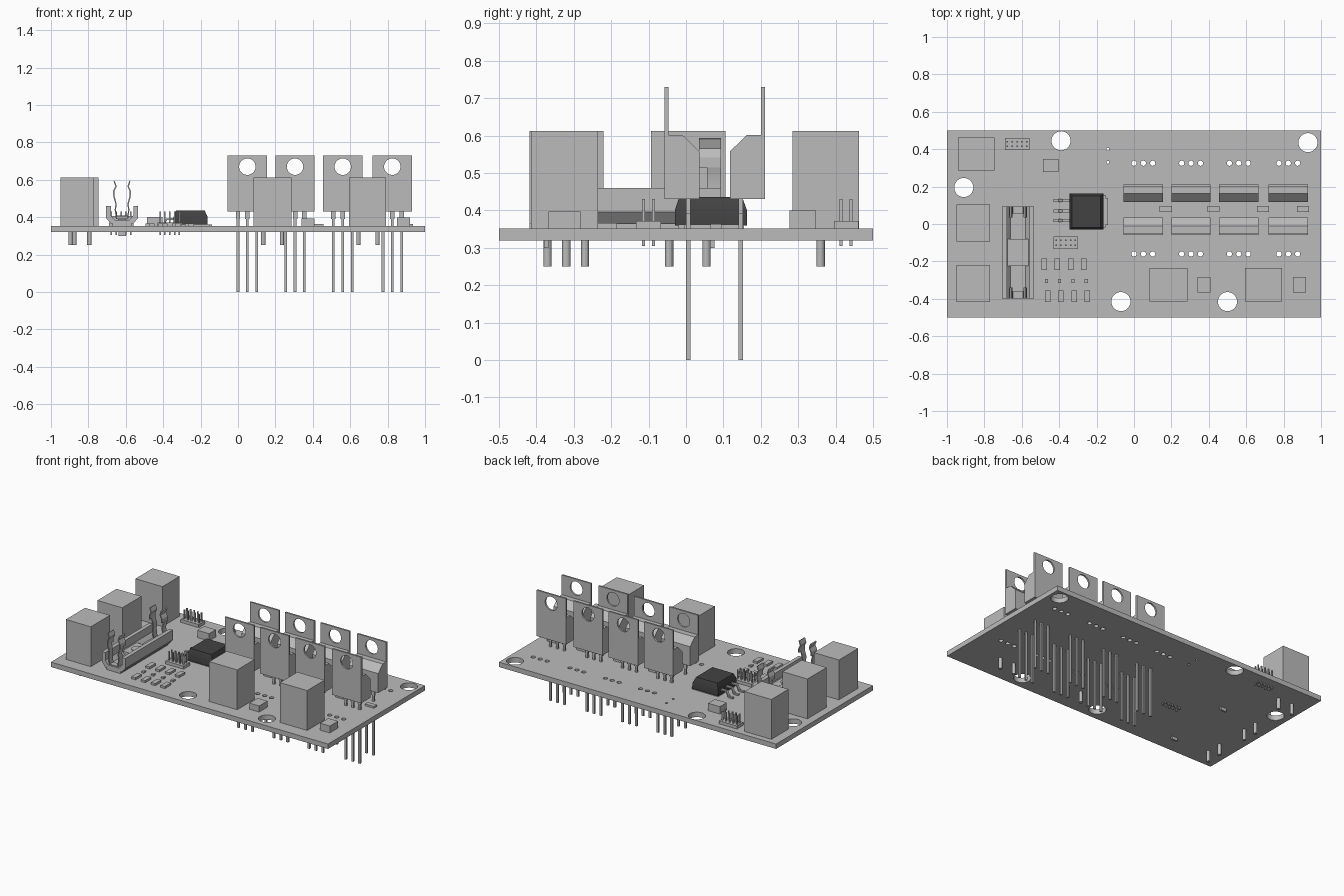
import bpy, bmesh, math
from mathutils import Vector, Matrix

if "Cube" in bpy.data.objects:
    bpy.data.objects.remove(bpy.data.objects["Cube"])

TOP, BOTTOM = 0.352, 0.32


def material(name, v):
    m = bpy.data.materials.new(name)
    m.diffuse_color = (v, v, v, 1)
    m.use_nodes = True
    m.node_tree.nodes["Principled BSDF"].inputs["Base Color"].default_value = m.diffuse_color
    return m


GREY = material("light grey", 0.5)
DARK = material("charcoal", 0.055)


def finish(name, bm, mat=GREY):
    bmesh.ops.recalc_face_normals(bm, faces=bm.faces)
    me = bpy.data.meshes.new(name)
    bm.to_mesh(me)
    bm.free()
    me.materials.append(mat)
    ob = bpy.data.objects.new(name, me)
    bpy.context.collection.objects.link(ob)
    return ob


def add_box(bm, x0, x1, y0, y1, z0, z1):
    m = Matrix.Translation(((x0 + x1) / 2, (y0 + y1) / 2, (z0 + z1) / 2)) \
        @ Matrix.Diagonal((x1 - x0, y1 - y0, z1 - z0, 1))
    bmesh.ops.create_cube(bm, size=1, matrix=m)


def add_cyl(bm, x, y, z0, z1, r, n=24, rot=None):
    m = Matrix.Translation((x, y, (z0 + z1) / 2))
    if rot is not None:
        m = m @ rot
    bmesh.ops.create_cone(bm, cap_ends=True, segments=n, radius1=r, radius2=r,
                          depth=abs(z1 - z0), matrix=m)


def add_prism(bm, pts, a, b, axis):
    """Extrude a profile along x (pts are y,z) or along y (pts are x,z)."""
    def put(p, t):
        return (t, p[0], p[1]) if axis == "x" else (p[0], t, p[1])
    f = bm.faces.new([bm.verts.new(put(p, a)) for p in pts])
    r = bmesh.ops.extrude_face_region(bm, geom=[f])
    vs = [e for e in r["geom"] if isinstance(e, bmesh.types.BMVert)]
    bmesh.ops.translate(bm, verts=vs, vec=(b - a, 0, 0) if axis == "x" else (0, b - a, 0))


def ribbon(path, t):
    """Closed profile of a strip of thickness t along a path."""
    left, right = [], []
    for i, p in enumerate(path):
        d = Vector(path[min(i + 1, len(path) - 1)]) - Vector(path[max(i - 1, 0)])
        n = Vector((-d.y, d.x)).normalized() * t / 2
        left.append(Vector(p) + n)
        right.append(Vector(p) - n)
    return left + right[::-1]


def cut(ob, cutter):
    mod = ob.modifiers.new("holes", "BOOLEAN")
    mod.operation, mod.object, mod.solver = "DIFFERENCE", cutter, "EXACT"
    bpy.context.view_layer.objects.active = ob
    bpy.ops.object.modifier_apply(modifier=mod.name)
    bpy.data.objects.remove(cutter)


# Circuit board with mounting and lead holes
CENTRES = (0.05, 0.305, 0.56, 0.825)
bm = bmesh.new()
add_box(bm, -1, 1, -0.5, 0.5, BOTTOM, TOP)
board = finish("board", bm)
bm = bmesh.new()
for x, y in ((-0.91, 0.195), (-0.39, 0.445), (0.93, 0.435), (-0.07, -0.415), (0.5, -0.415)):
    add_cyl(bm, x, y, 0.25, 0.45, 0.051, 32)
for c in CENTRES:
    for dx in (-0.05, 0, 0.05):
        for y in (0.325, -0.16):
            add_cyl(bm, c + dx, y, 0.25, 0.45, 0.014, 16)
for y in (0.4, 0.33):
    add_cyl(bm, -0.14, y, 0.25, 0.45, 0.008, 12)
cut(board, finish("hole_cutter", bm))

# Tall terminal blocks with round pins underneath
BLOCKS = [
    ((-0.94, -0.745, 0.285, 0.462), ((-0.895, 0.36), (-0.795, 0.36))),
    ((-0.95, -0.77, -0.093, 0.105), ((-0.875, -0.045), (-0.875, 0.055))),
    ((-0.95, -0.77, -0.418, -0.22), ((-0.875, -0.37), (-0.875, -0.27))),
    ((0.083, 0.285, -0.415, -0.235), ((0.135, -0.32), (0.235, -0.32))),
    ((0.593, 0.79, -0.415, -0.235), ((0.645, -0.32), (0.745, -0.32))),
]
for r, pins in BLOCKS:
    bm = bmesh.new()
    add_box(bm, *r, TOP, 0.612)
    for x, y in pins:
        add_cyl(bm, x, y, 0.25, TOP, 0.011, 12)
    finish("terminal_block", bm)

# Power transistors: metal tab, chamfered body and three long leads
bm = bmesh.new()
add_box(bm, -0.105, 0.105, -0.058, -0.047, 0.43, 0.73)
tab = finish("transistor_tab", bm)
bm = bmesh.new()
add_cyl(bm, 0, -0.05, 0.62, 0.72, 0.044, 32, Matrix.Rotation(math.pi / 2, 4, "X"))
cut(tab, finish("tab_cutter", bm))
bm = bmesh.new()
add_prism(bm, [(-0.047, 0.43), (0.036, 0.43), (0.036, 0.557), (-0.01, 0.602), (-0.047, 0.602)],
          -0.105, 0.105, "x")
body = finish("transistor_body", bm)
bm = bmesh.new()
for x in (-0.05, 0, 0.05):
    add_box(bm, x - 0.007, x + 0.007, 0, 0.012, 0, 0.4)
    add_box(bm, x - 0.012, x + 0.012, 0, 0.012, 0.39, 0.43)
leads = finish("transistor_leads", bm)
for part in (tab, body, leads):
    for i, c in enumerate(CENTRES):
        front = part if i == 0 else part.copy()
        back = part.copy()
        front.location = (c, 0, 0)
        back.location, back.rotation_euler = (c, 0.153, 0), (0, 0, math.pi)
        for o in (front, back):
            if o is not part:
                bpy.context.collection.objects.link(o)

# Small surface parts: x, y, width, depth, height
SMALL = [(0.375, -0.325, 0.07, 0.085, 0.04), (0.885, -0.325, 0.07, 0.085, 0.045),
         (-0.445, 0.312, 0.085, 0.07, 0.048)]
SMALL += [(x, 0.08, 0.065, 0.03, 0.012) for x in (0.17, 0.425, 0.69, 0.903)]
for x in (-0.48, -0.41, -0.338, -0.268):
    SMALL += [(x, -0.215, 0.03, 0.062, 0.014), (x + 0.012, -0.305, 0.018, 0.022, 0.01),
              (x + 0.018, -0.387, 0.03, 0.062, 0.014)]
for x, y, w, d, h in SMALL:
    bm = bmesh.new()
    add_box(bm, x - w / 2, x + w / 2, y - d / 2, y + d / 2, TOP, TOP + h)
    finish("surface_component", bm)

# Two-row pin headers
for x, y in ((-0.625, 0.428), (-0.365, -0.1)):
    bm = bmesh.new()
    add_box(bm, x - 0.065, x + 0.065, y - 0.033, y + 0.033, TOP, 0.372)
    for i in range(5):
        for dy in (-0.013, 0.013):
            px = x + (i - 2) * 0.026
            add_box(bm, px - 0.004, px + 0.004, y + dy - 0.004, y + dy + 0.004, 0.305, 0.43)
    finish("pin_header", bm)

# Dark regulator chip with sloped sides
bm = bmesh.new()
lower = [(-0.345, -0.03), (-0.162, -0.03), (-0.162, 0.163), (-0.345, 0.163)]
upper = [(-0.332, -0.018), (-0.178, -0.018), (-0.178, 0.15), (-0.332, 0.15)]
rings = [[bm.verts.new((x, y, z)) for x, y in pts]
         for pts, z in ((lower, 0.36), (lower, 0.4), (upper, 0.436))]
bm.faces.new(rings[0])
bm.faces.new(rings[2])
for a, b in zip(rings, rings[1:]):
    for i in range(4):
        bm.faces.new((a[i], a[(i + 1) % 4], b[(i + 1) % 4], b[i]))
finish("regulator_chip", bm, DARK)
bm = bmesh.new()
add_box(bm, -0.34, -0.152, -0.02, 0.155, TOP, 0.362)
add_box(bm, -0.155, -0.14, -0.005, 0.14, TOP, 0.362)
for y in (0.125, 0.07, 0.018):
    add_prism(bm, ribbon([(-0.43, 0.357), (-0.4, 0.357), (-0.38, 0.39), (-0.34, 0.39)], 0.009),
              y - 0.008, y + 0.008, "y")
finish("regulator_leads", bm)

# Fuse holder trough: open U section with a central boss
CX, CY = -0.62, -0.152
bm = bmesh.new()
u = [(0.085, 0.46), (0.085, 0.395), (0.06, 0.365), (-0.06, 0.365), (-0.085, 0.395),
     (-0.085, 0.46), (-0.06, 0.46), (-0.06, 0.41), (-0.04, 0.385), (0.04, 0.385),
     (0.06, 0.41), (0.06, 0.46)]
add_prism(bm, [(CX + x, z) for x, z in u], CY - 0.245, CY + 0.245, "y")
add_box(bm, CX - 0.05, CX + 0.05, CY - 0.245, CY + 0.245, TOP, 0.37)
add_box(bm, CX - 0.062, CX + 0.062, CY - 0.072, CY + 0.072, 0.38, 0.405)
add_cyl(bm, CX, CY, 0.4, 0.41, 0.035, 24)
finish("fuse_holder", bm)

# Spring clips at both ends, mirrored across the holder
arm = [(0.0, 0.39), (0.03, 0.392), (0.036, 0.44), (0.032, 0.47), (0.044, 0.515), (0.044, 0.54),
       (0.032, 0.565), (0.042, 0.592)]
for end in (-1, 1):
    bm = bmesh.new()
    for side in (-1, 1):
        stem = [(CX + side * x, z) for x, z in arm]
        add_prism(bm, ribbon(stem[:5], 0.007), CY + end * 0.208, CY + end * 0.245, "y")
        add_prism(bm, ribbon(stem[4:], 0.007), CY + end * 0.187, CY + end * 0.245, "y")
    add_box(bm, CX - 0.02, CX + 0.02, CY + end * 0.222 - 0.006, CY + end * 0.222 + 0.006, 0.3, 0.39)
    finish("fuse_clip", bm)

# Smooth the round walls, keeping edges sharp
bpy.ops.object.select_all(action="SELECT")
bpy.context.view_layer.objects.active = board
bpy.ops.object.shade_smooth_by_angle(angle=math.radians(25))
